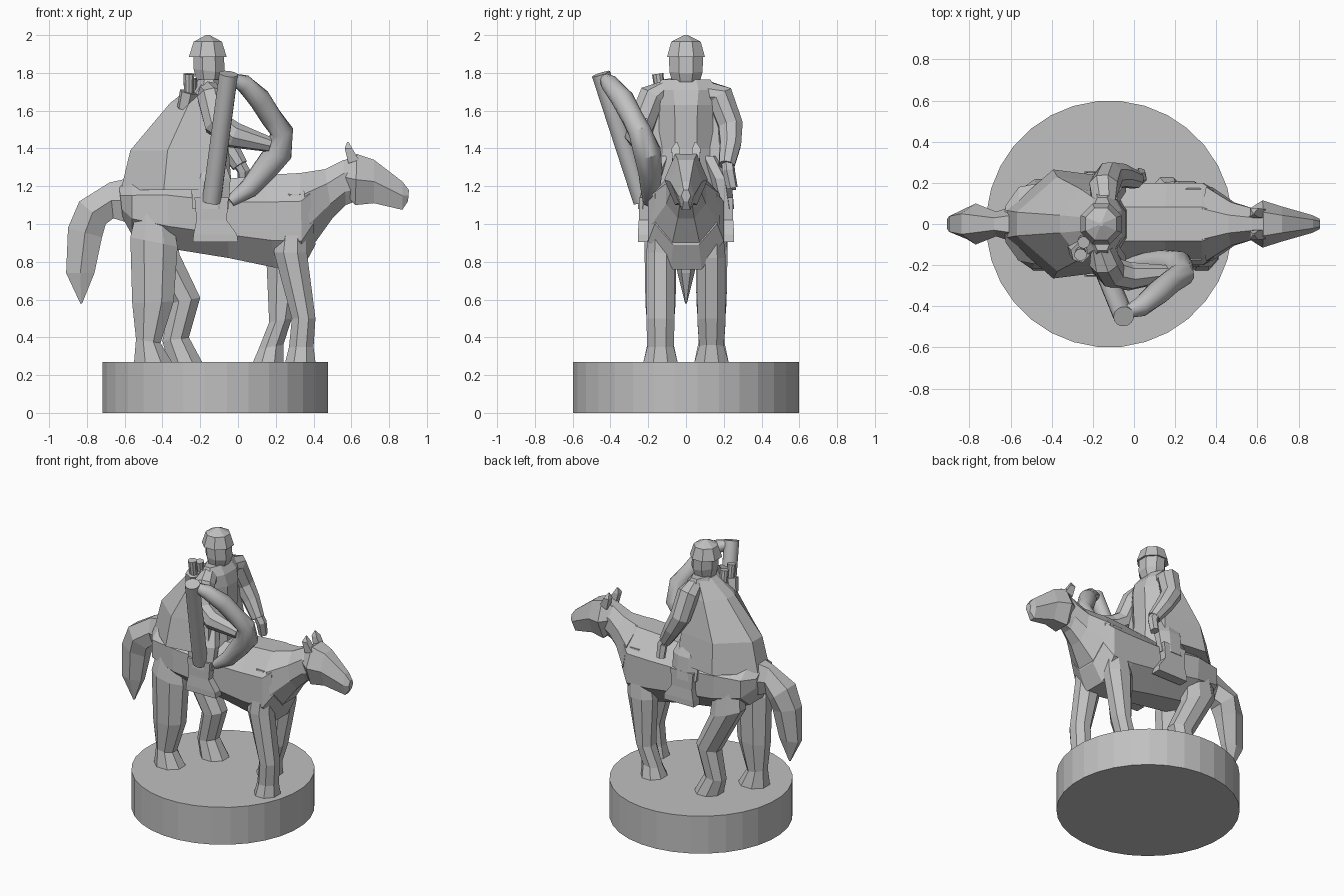
import bpy, bmesh, math
from mathutils import Vector

stone = bpy.data.materials.new("grey_stone")
stone.diffuse_color = (0.53, 0.53, 0.53, 1)


def skin(name, rings, smooth=False):
    """Join equal rings of points into a closed solid."""
    bm = bmesh.new()
    loops = [[bm.verts.new(p) for p in r] for r in rings]
    n = len(loops[0])
    for a, b in zip(loops, loops[1:]):
        for i in range(n):
            j = (i + 1) % n
            bm.faces.new((a[i], a[j], b[j], b[i]))
    bm.faces.new(loops[0])
    bm.faces.new(loops[-1][::-1])
    bmesh.ops.recalc_face_normals(bm, faces=bm.faces)
    me = bpy.data.meshes.new(name)
    bm.to_mesh(me)
    bm.free()
    me.materials.append(stone)
    ob = bpy.data.objects.new(name, me)
    bpy.context.collection.objects.link(ob)
    if smooth:
        for p in me.polygons:
            p.use_smooth = True
        me.set_sharp_from_angle(angle=math.radians(35))
    return ob


def ngon(n):
    """Cross-section as (position from edge a to edge b, side)."""
    ang = [2 * math.pi * (i + 0.5) / n for i in range(n)]
    mc = max(abs(math.cos(a)) for a in ang)
    ms = max(abs(math.sin(a)) for a in ang)
    return [(0.5 + 0.5 * math.cos(a) / mc, math.sin(a) / ms) for a in ang]


def profile(name, sections, n=8, y=0.0, shape=None):
    """Loft from side-outline pairs: (xa, za, xb, zb, half_width[, y])."""
    rings = []
    for s in sections:
        xa, za, xb, zb, w = s[:5]
        yc = s[5] if len(s) > 5 else y
        rings.append([(xa + (xb - xa) * t, yc + w * v, za + (zb - za) * t)
                      for t, v in (shape or ngon(n))])
    return skin(name, rings)


def tube(name, pts, n=8, smooth=False):
    """Sweep a round section along points (x, y, z, radius)."""
    P = [Vector(p[:3]) for p in pts]
    rings = []
    for i, p in enumerate(P):
        d = (P[min(i + 1, len(P) - 1)] - P[max(i - 1, 0)]).normalized()
        u = d.cross(Vector((0.3, 1, 0.1))).normalized()
        v = d.cross(u)
        r = pts[i][3]
        rings.append([p + r * (math.cos(2 * math.pi * k / n) * u + math.sin(2 * math.pi * k / n) * v)
                      for k in range(n)])
    return skin(name, rings, smooth)


# Round base
tube("base", [(-0.12, 0, 0, 0.6), (-0.12, 0, 0.27, 0.6)], 32)

# Horse trunk
profile("horse_body", [
    (-0.63, 1.20, -0.61, 1.03, 0.09), (-0.56, 1.24, -0.56, 0.94, 0.18),
    (-0.38, 1.27, -0.36, 0.87, 0.215), (-0.05, 1.24, -0.05, 0.82, 0.20),
    (0.15, 1.26, 0.19, 0.77, 0.20), (0.33, 1.27, 0.34, 0.76, 0.20),
    (0.37, 1.27, 0.41, 0.89, 0.165)])
# Neck and head
profile("horse_neck", [
    (0.33, 1.27, 0.40, 0.89, 0.18), (0.46, 1.29, 0.50, 1.03, 0.105),
    (0.56, 1.34, 0.57, 1.10, 0.08), (0.63, 1.34, 0.65, 1.13, 0.06)])
profile("horse_head", [
    (0.55, 1.33, 0.56, 1.17, 0.07), (0.63, 1.37, 0.62, 1.10, 0.115),
    (0.72, 1.34, 0.72, 1.11, 0.085), (0.87, 1.225, 0.87, 1.075, 0.042),
    (0.905, 1.18, 0.90, 1.12, 0.025)], 6)
# Tail
profile("horse_tail", [
    (-0.54, 1.25, -0.56, 1.00, 0.10), (-0.68, 1.22, -0.66, 1.03, 0.06),
    (-0.84, 1.12, -0.70, 1.00, 0.10), (-0.90, 0.98, -0.72, 0.93, 0.075),
    (-0.91, 0.74, -0.76, 0.74, 0.045), (-0.835, 0.58, -0.825, 0.58, 0.005)], 6)
# Ears
for s in (-1, 1):
    profile("horse_ear", [(0.585, 1.32, 0.64, 1.34, 0.022, s * 0.05),
                          (0.565, 1.40, 0.605, 1.40, 0.022, s * 0.055),
                          (0.578, 1.435, 0.585, 1.435, 0.004, s * 0.05)], 4)

# Legs: back edge, front edge and width at falling heights
legs = {
    "hind_leg_right": (-1, [(-0.53, 1.10, -0.36, 1.10, .05), (-0.57, .93, -0.32, .88, .085),
                            (-0.56, .58, -0.34, .59, .08), (-0.54, .39, -0.41, .37, .065),
                            (-0.55, .27, -0.35, .27, .09)]),
    "hind_leg_left": (1, [(-0.53, 1.10, -0.34, 1.10, .05), (-0.55, .92, -0.31, .84, .085),
                          (-0.36, .58, -0.20, .61, .08), (-0.40, .38, -0.26, .40, .065),
                          (-0.37, .27, -0.19, .27, .09)]),
    "front_leg_right": (-1, [(0.24, 1.16, 0.36, 1.16, .04), (0.19, .85, 0.365, .85, .075),
                             (0.285, .50, 0.41, .50, .075), (0.27, .35, 0.40, .35, .07),
                             (0.25, .27, 0.41, .27, .09)]),
    "front_leg_left": (1, [(0.22, 1.16, 0.36, 1.16, .04), (0.15, .82, 0.35, .82, .075),
                           (0.165, .48, 0.285, .50, .075), (0.11, .34, 0.24, .36, .065),
                           (0.08, .27, 0.24, .27, .09)]),
}
for name, (side, secs) in legs.items():
    profile(name, secs, 8, side * 0.135)

# Rider torso, neck, head and hat
profile("rider_torso", [
    (-0.28, 1.16, -0.03, 1.16, 0.18), (-0.26, 1.40, -0.05, 1.40, 0.14),
    (-0.25, 1.63, -0.04, 1.63, 0.145), (-0.24, 1.71, -0.06, 1.71, 0.16),
    (-0.21, 1.765, -0.10, 1.765, 0.13)])
profile("rider_head", [
    (-0.21, 1.73, -0.10, 1.73, 0.07), (-0.22, 1.76, -0.085, 1.76, 0.075),
    (-0.235, 1.82, -0.07, 1.80, 0.088), (-0.235, 1.90, -0.075, 1.90, 0.09)])
profile("rider_hat", [
    (-0.26, 1.885, -0.06, 1.885, 0.10), (-0.235, 1.965, -0.085, 1.965, 0.078),
    (-0.17, 2.0, -0.15, 2.0, 0.01)])
# Cloak with a ridge down the back, spreading over the rump
half = [(0.0, 0.25), (0.42, 1.0), (1.0, 0.85)]
profile("cloak", [
    (-0.62, 1.18, -0.08, 1.18, 0.265), (-0.57, 1.39, -0.10, 1.39, 0.23),
    (-0.36, 1.64, -0.12, 1.64, 0.17), (-0.22, 1.75, -0.14, 1.75, 0.12)],
    shape=half + [(t, -v) for t, v in reversed(half)])

# Rider legs and boots
for s in (-1, 1):
    profile("rider_thigh", [(-0.27, 1.36, -0.08, 1.36, 0.06, s * 0.12),
                            (-0.25, 1.24, -0.04, 1.24, 0.06, s * 0.18),
                            (-0.24, 1.08, -0.05, 1.08, 0.045, s * 0.21)])
    profile("rider_boot", [(-0.23, 1.14, -0.05, 1.14, 0.045, s * 0.205),
                           (-0.22, 1.02, -0.06, 1.02, 0.035, s * 0.215),
                           (-0.235, 0.945, -0.005, 0.945, 0.035, s * 0.22),
                           (-0.24, 0.905, 0.0, 0.905, 0.035, s * 0.22)], 4)

# Arms
tube("left_arm", [(-0.15, 0.11, 1.70, .06), (-0.145, 0.18, 1.675, .075), (-0.12, 0.235, 1.52, .07),
                  (-0.06, 0.235, 1.42, .06), (0.01, 0.215, 1.31, .045)], 8)
tube("left_hand", [(-0.02, 0.22, 1.37, .035), (0.03, 0.225, 1.28, .035), (0.03, 0.245, 1.19, .03)], 6)
tube("right_arm", [(-0.15, -0.11, 1.70, .06), (-0.145, -0.18, 1.675, .075), (-0.11, -0.235, 1.53, .075),
                   (-0.02, -0.255, 1.47, .07), (0.17, -0.24, 1.42, .04)], 8)

# Long straight pipe and its curved bag
tube("long_pipe", [(-0.14, -0.23, 1.12, .05), (-0.05, -0.45, 1.795, .05)], 16, True)
tube("curved_bag", [(-0.04, -0.43, 1.77, .03), (0.03, -0.405, 1.745, .048), (0.115, -0.335, 1.66, .06),
                    (0.175, -0.285, 1.565, .058), (0.232, -0.245, 1.49, .062), (0.215, -0.205, 1.38, .075),
                    (0.14, -0.19, 1.285, .066), (0.06, -0.19, 1.19, .053), (-0.04, -0.20, 1.12, .03)],
     12, True)

# Short pipes on the shoulder
tube("pipe_stock", [(-0.28, -0.12, 1.61, .045), (-0.26, -0.14, 1.70, .05)], 6)
for x, y, z in ((-0.26, -0.15, 1.795), (-0.245, -0.09, 1.77)):
    tube("short_pipe", [(x, y + 0.02, 1.64, .026), (x, y, z, .03)], 10)
